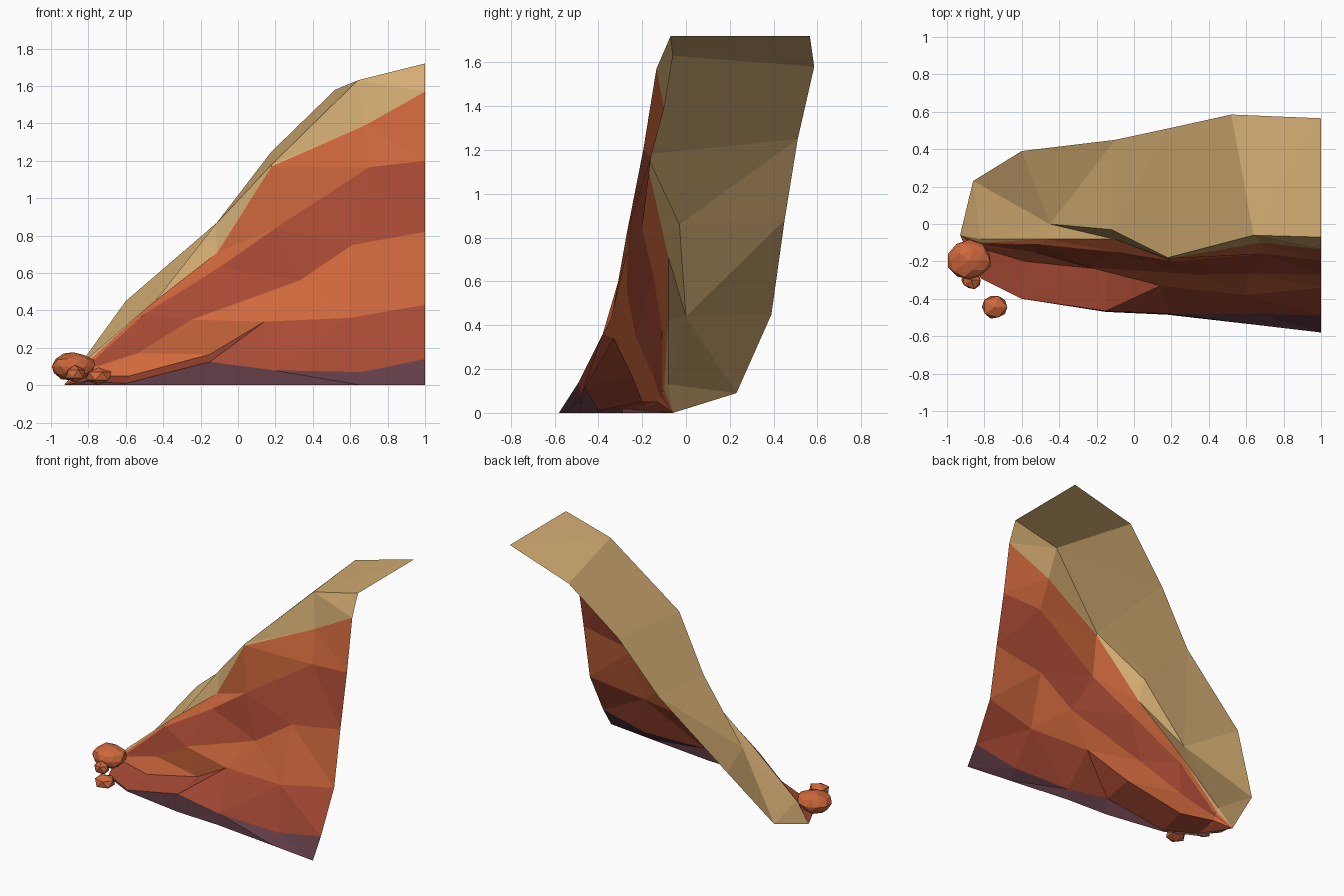
import bpy, bmesh, random
from mathutils import Vector

if "Cube" in bpy.data.objects:
    bpy.data.objects.remove(bpy.data.objects["Cube"], do_unlink=True)


def make_material(name, color):
    mat = bpy.data.materials.new(name)
    mat.use_nodes = True
    rgba = (*color, 1)
    mat.diffuse_color = rgba
    mat.node_tree.nodes["Principled BSDF"].inputs["Base Color"].default_value = rgba
    return mat


sand = make_material("sand", (.66, .42, .17))
orange = make_material("orange rock", (.62, .138, .045))
red = make_material("dark red rock", (.39, .068, .034))
purple = make_material("purple base rock", (.12, .046, .062))


def finish(bm, name, materials):
    mesh = bpy.data.meshes.new(name)
    bm.to_mesh(mesh)
    bm.free()
    for mat in materials:
        mesh.materials.append(mat)
    obj = bpy.data.objects.new(name, mesh)
    bpy.context.collection.objects.link(obj)
    return obj


def loft_strip(name, upper, lower, mat):
    """Faceted open band between two layer edges, both running from +x to -x."""
    bm = bmesh.new()
    top = [bm.verts.new(p) for p in upper + [tip]]
    low = [bm.verts.new(p) for p in lower + [tip]]
    for i in range(len(top) - 1):
        bm.faces.new((top[i], top[i + 1], low[i + 1], low[i]))
    bmesh.ops.remove_doubles(bm, verts=bm.verts, dist=.001)
    bmesh.ops.triangulate(bm, faces=bm.faces, quad_method='SHORT_EDGE')
    return finish(bm, name, [mat])


# Layer edges of the hillside, meeting at one low tip
tip = (-.93, -.06, 0)
back_edge = [(1, .565, 1.72), (.52, .585, 1.58), (.18, .51, 1.25),
             (-.1, .45, .88), (-.6, .39, .45), (-.86, .23, .09)]
ridge = [(1, -.07, 1.72), (.64, -.06, 1.63), (.18, -.18, 1.18),
         (-.12, -.03, .86), (-.45, 0, .44), (-.82, -.08, .13)]
cap_edge = [(1, -.135, 1.57), (.68, -.1, 1.39), (.18, -.185, 1.17),
            (-.11, -.08, .71), (-.47, -.08, .43), (-.82, -.1, .11)]
upper_seam = [(1, -.195, 1.2), (.7, -.16, 1.165), (.2, -.2, .84),
              (-.1, -.15, .63), (-.5, -.11, .38), (-.82, -.11, .09)]
middle_seam = [(1, -.27, .82), (.61, -.265, .75), (.33, -.27, .56),
               (-.25, -.23, .35), (-.54, -.15, .17), (-.82, -.12, .08)]
lower_seam = [(1, -.34, .43), (.6, -.38, .36), (.14, -.33, .34),
              (-.15, -.245, .165), (-.58, -.2, .05), (-.82, -.13, .05)]
base_seam = [(1, -.49, .14), (.66, -.48, .07), (.19, -.48, .08),
             (-.15, -.465, .125), (-.6, -.4, .01), (-.82, -.29, .02)]
foot = [(1, -.58, 0), (.66, -.54, 0), (.18, -.485, 0),
        (-.15, -.47, 0), (-.6, -.4, 0), (-.82, -.29, 0)]

edges = [back_edge, ridge, cap_edge, upper_seam, middle_seam, lower_seam, base_seam, foot]
bands = [("sand_top", sand), ("sand_lip", sand), ("upper_orange_layer", orange),
         ("upper_red_layer", red), ("lower_orange_layer", orange),
         ("lower_red_layer", red), ("purple_foot_layer", purple)]
for (name, mat), upper, lower in zip(bands, edges, edges[1:]):
    loft_strip(name, upper, lower, mat)


# Faceted boulders at the low end
def boulder(name, center, radii, detail, seed):
    rng = random.Random(seed)
    bm = bmesh.new()
    bmesh.ops.create_icosphere(bm, subdivisions=detail, radius=1)
    for v in bm.verts:
        v.co *= rng.uniform(.88, 1.03)
        v.co = Vector(center) + Vector(a * b for a, b in zip(v.co, radii))
    return finish(bm, name, [orange])


boulder("large_boulder", (-.88, -.195, .1), (.12, .11, .08), 2, 3)
boulder("front_boulder", (-.745, -.445, .05), (.075, .072, .05), 1, 5)
boulder("small_boulder", (-.87, -.3, .06), (.06, .055, .05), 1, 8)
